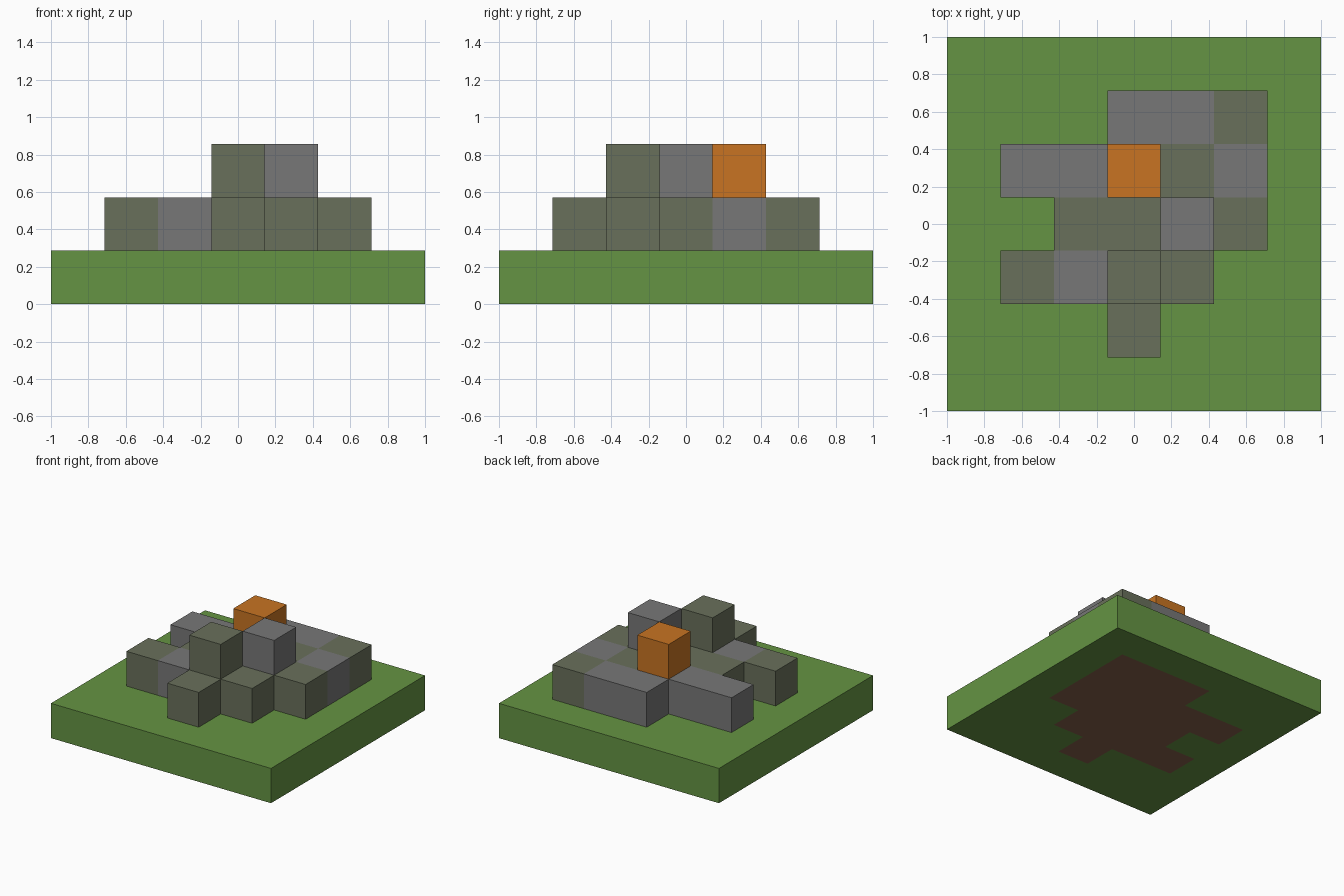
import bpy
import bmesh
from mathutils import Vector

cube = bpy.data.objects.get("Cube")
if cube:
    bpy.data.objects.remove(cube, do_unlink=True)

N = 7            # blocks along each side
U = 2 / N        # block size

# Floor plans, back row first: g grass, d dirt, s stone, m mossy stone, o orange
ROCKS = [".......",
         "...ssm.",
         ".sssms.",
         "..mmsm.",
         ".msmm..",
         "...m...",
         "......."]
PEAKS = [".......",
         ".......",
         "...o...",
         "....s..",
         "...m...",
         ".......",
         "......."]
# Dirt lies beneath every rock, grass everywhere else
GROUND = ["".join("g" if c == "." else "d" for c in row) for row in ROCKS]

blocks = {}
for level, plan in enumerate((GROUND, ROCKS, PEAKS)):
    for row, line in enumerate(plan):
        for col, kind in enumerate(line):
            if kind != ".":
                blocks[col, N - 1 - row, level] = kind


def srgb(r, g, b):
    return tuple(((c / 255 + 0.055) / 1.055) ** 2.4 for c in (r, g, b)) + (1,)


def material(name, color):
    mat = bpy.data.materials.new(name)
    mat.use_nodes = True
    mat.diffuse_color = color
    bsdf = next(n for n in mat.node_tree.nodes if n.type == "BSDF_PRINCIPLED")
    bsdf.inputs["Base Color"].default_value = color
    bsdf.inputs["Roughness"].default_value = 0.9
    return mat


def block_part(name, kind, mat):
    """Join all blocks of one kind, keeping only faces not against another block."""
    bm = bmesh.new()
    for cell, k in blocks.items():
        if k != kind:
            continue
        center = Vector(cell) * U + Vector((U / 2 - 1, U / 2 - 1, U / 2))
        for axis in range(3):
            for side in (-1, 1):
                near = list(cell)
                near[axis] += side
                if tuple(near) in blocks:
                    continue
                n, a, b = Vector(), Vector(), Vector()
                n[axis] = side
                a[(axis + 1) % 3] = 1
                b[(axis + 2) % 3] = side
                corners = [n - a - b, n + a - b, n + a + b, n - a + b]
                bm.faces.new([bm.verts.new(center + c * U / 2) for c in corners])
    bmesh.ops.remove_doubles(bm, verts=bm.verts, dist=U / 100)
    mesh = bpy.data.meshes.new(name)
    bm.to_mesh(mesh)
    bm.free()
    mesh.materials.append(mat)
    obj = bpy.data.objects.new(name, mesh)
    bpy.context.collection.objects.link(obj)


# Parts, one colour each
block_part("grass_base", "g", material("grass green", srgb(101, 148, 67)))
block_part("dirt_core", "d", material("dirt brown", srgb(134, 96, 74)))
block_part("plain_stones", "s", material("stone grey", srgb(119, 119, 119)))
block_part("mossy_stones", "m", material("mossy grey", srgb(105, 112, 91)))
block_part("orange_block", "o", material("orange", srgb(200, 116, 34)))
